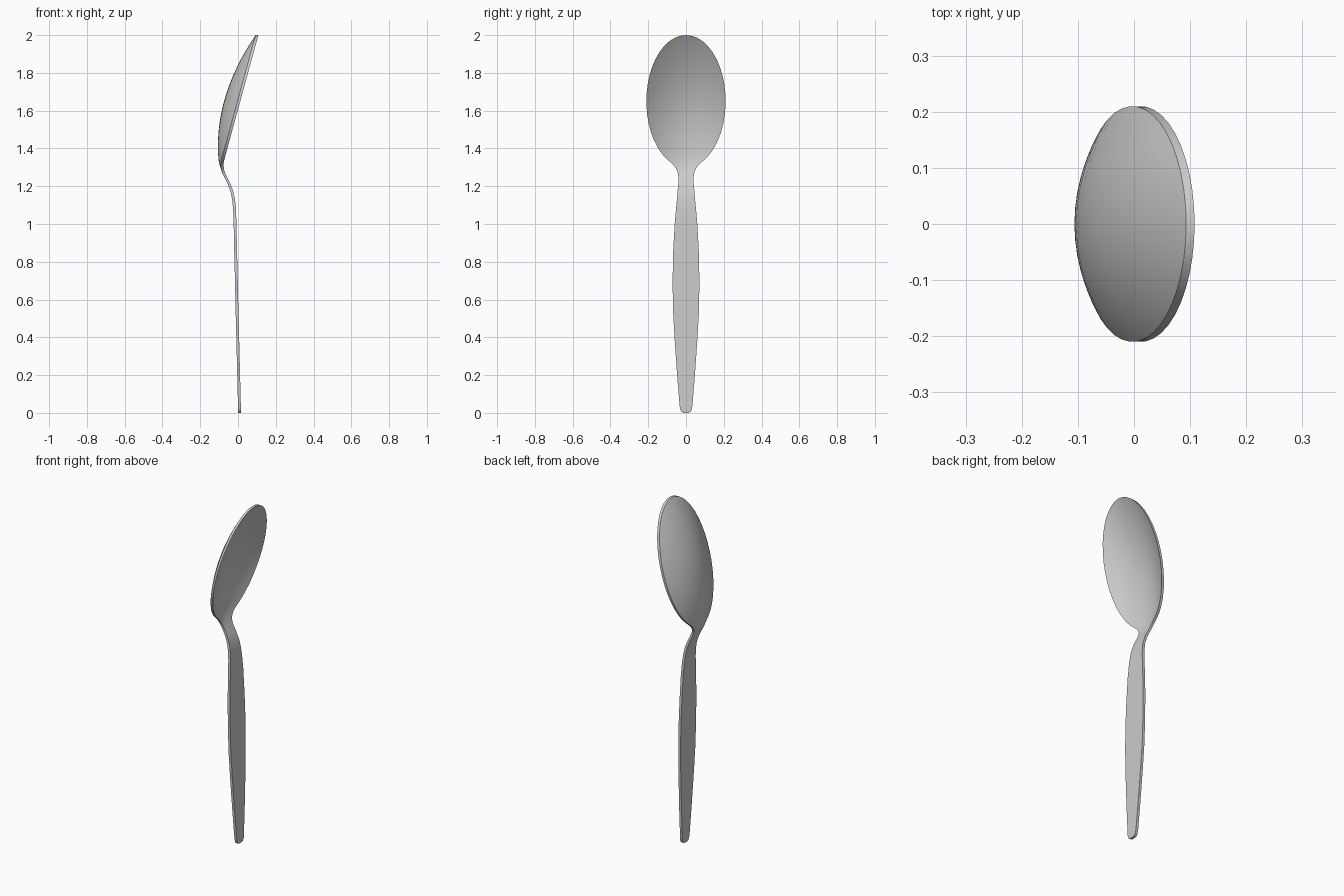
import bpy, bmesh
from math import sin, cos, pi, radians

THICKNESS = 0.015
ACROSS = 16

cube = bpy.data.objects.get("Cube")
if cube:
    bpy.data.objects.remove(cube, do_unlink=True)

# Handle and neck stations: height, half width, back surface x, dish depth
stations = [
    (0.0, 0.014, 0.001, 0), (0.006, 0.024, 0.001, 0), (0.018, 0.031, 0.001, 0),
    (0.04, 0.034, 0.0, 0), (0.2, 0.047, -0.004, 0), (0.4, 0.061, -0.009, 0),
    (0.55, 0.069, -0.013, 0), (0.7, 0.071, -0.016, 0), (0.85, 0.068, -0.02, 0),
    (1.0, 0.06, -0.023, 0), (1.08, 0.053, -0.026, 0), (1.13, 0.048, -0.031, 0),
    (1.17, 0.045, -0.039, 0), (1.21, 0.041, -0.054, 0), (1.24, 0.04, -0.069, 0),
    (1.265, 0.042, -0.081, 0), (1.285, 0.048, -0.089, 0.001),
    (1.305, 0.06, -0.095, 0.004), (1.323, 0.077, -0.1, 0.009),
]

# Bowl stations: elliptical rim on a slanted plane, paraboloid dish
BOWL_STEPS = 18
for i in range(BOWL_STEPS + 1):
    t = 0.5 + (pi - 0.5) * i / BOWL_STEPS
    z = 1.65 - 0.35 * cos(t)
    depth = 0.071 * sin(t) ** 2
    rim = 0.093 - 0.274 * (2 - z)
    stations.append((z, 0.21 * sin(t), rim - depth, depth))

# Back surface swept through the stations
bm = bmesh.new()
rows = []
for z, width, back, depth in stations:
    row = []
    for j in range(ACROSS + 1):
        u = -cos(pi * j / ACROSS)
        row.append(bm.verts.new((back + depth * u * u, width * u, z)))
    rows.append(row)
for low, high in zip(rows, rows[1:]):
    for j in range(ACROSS):
        bm.faces.new((low[j], low[j + 1], high[j + 1], high[j]))
bmesh.ops.remove_doubles(bm, verts=bm.verts, dist=0.0001)

# Thicken towards the hollow side
result = bmesh.ops.extrude_face_region(bm, geom=bm.faces[:], use_keep_orig=True)
moved = [v for v in result["geom"] if isinstance(v, bmesh.types.BMVert)]
bmesh.ops.translate(bm, verts=moved, vec=(THICKNESS, 0, 0))
bmesh.ops.recalc_face_normals(bm, faces=bm.faces)

mesh = bpy.data.meshes.new("spoon")
bm.to_mesh(mesh)
bm.free()
spoon = bpy.data.objects.new("spoon", mesh)
bpy.context.collection.objects.link(spoon)

# Plain grey metal
metal = bpy.data.materials.new("grey metal")
metal.use_nodes = True
colour = (0.6, 0.6, 0.6, 1)
metal.diffuse_color = colour
metal.node_tree.nodes["Principled BSDF"].inputs["Base Color"].default_value = colour
mesh.materials.append(metal)

# Smooth surfaces with a crisp rim
bpy.ops.object.select_all(action="DESELECT")
spoon.select_set(True)
bpy.context.view_layer.objects.active = spoon
bpy.ops.object.shade_smooth_by_angle(angle=radians(40))
